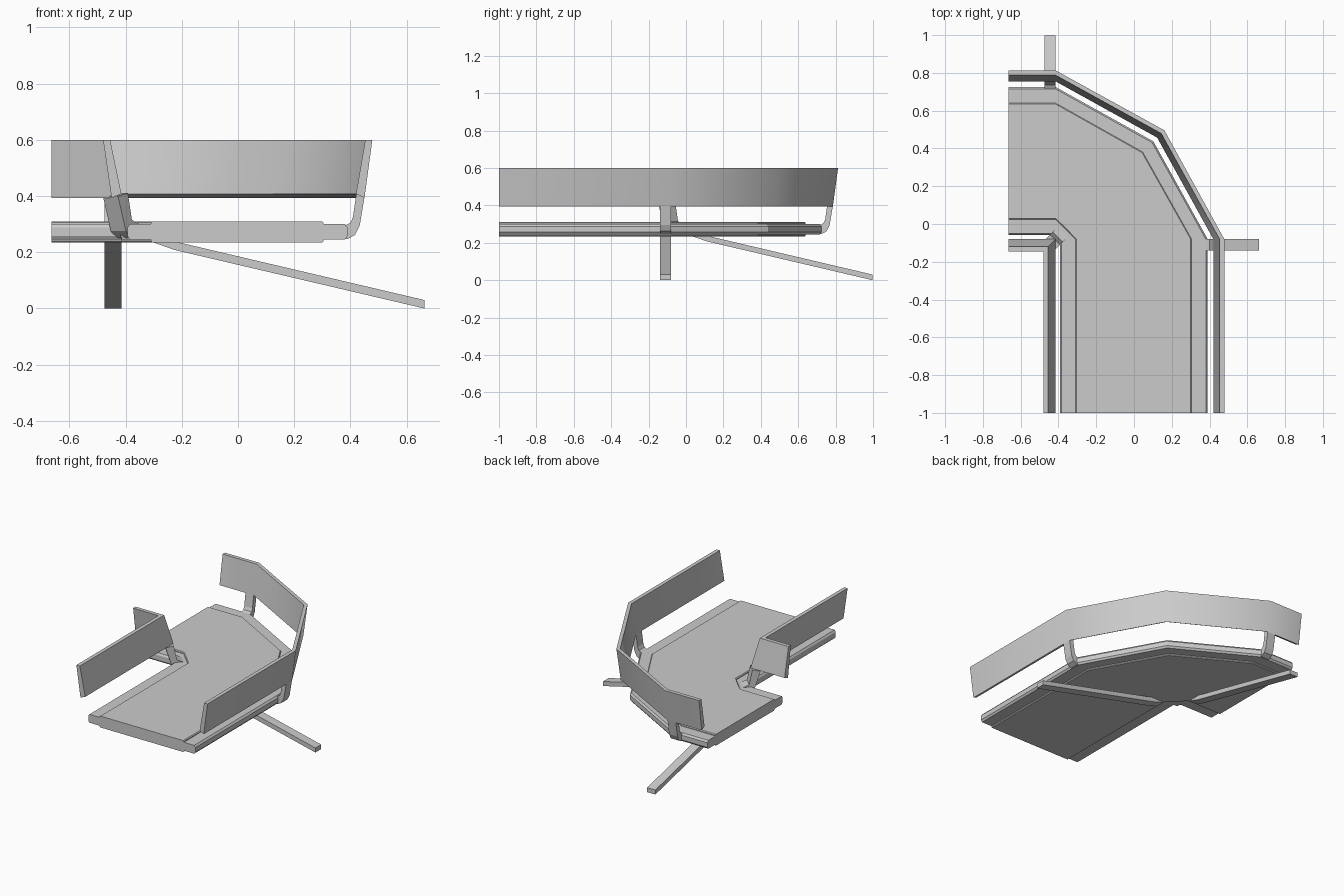
import bpy, bmesh, math

if "Cube" in bpy.data.objects:
    bpy.data.objects.remove(bpy.data.objects["Cube"])

PX, PY = -0.415, -0.08      # pivot of the corner
END_Y, END_X = -1.0, -0.664  # open ends of the walkway


def loft(name, rings, smooth=False):
    """Bridge closed rings of points and cap both ends."""
    bm = bmesh.new()
    loops = [[bm.verts.new(p) for p in ring] for ring in rings]
    n = len(loops[0])
    for a, b in zip(loops, loops[1:]):
        for i in range(n):
            j = (i + 1) % n
            bm.faces.new((a[i], a[j], b[j], b[i]))
    bm.faces.new(loops[0])
    bm.faces.new(loops[-1])
    bmesh.ops.recalc_face_normals(bm, faces=bm.faces[:])
    mesh = bpy.data.meshes.new(name)
    bm.to_mesh(mesh)
    bm.free()
    obj = bpy.data.objects.new(name, mesh)
    bpy.context.collection.objects.link(obj)
    if smooth:
        bpy.ops.object.select_all(action='DESELECT')
        obj.select_set(True)
        bpy.context.view_layer.objects.active = obj
        bpy.ops.object.shade_smooth_by_angle(angle=math.radians(36))
    return obj


def turn(name, profile, smooth=False):
    """Sweep a (radius, z) profile around the faceted corner."""
    def mid(r):
        return 0.664 * r - 0.017
    rings = [
        [(PX + r, END_Y, z) for r, z in profile],
        [(PX + r, PY, z) for r, z in profile],
        [(PX + mid(r), PY + mid(r), z) for r, z in profile],
        [(PX, PY + r, z) for r, z in profile],
        [(END_X, PY + r, z) for r, z in profile]]
    return loft(name, rings, smooth)


def side_pair(name, profile):
    """Extrude a (radius, z) profile 0.06 wide, once for each arm."""
    ts = (-0.06, 0.0)
    loft(name + "_right", [[(PX + r, PY + t, z) for r, z in profile] for t in ts])
    loft(name + "_back", [[(PX + t, PY + r, z) for r, z in profile] for t in ts])


# Deck slab and the thinner lips along both edges
turn("deck", [(0.105, 0.24), (0.11, 0.235), (0.715, 0.235), (0.72, 0.24),
              (0.72, 0.305), (0.715, 0.31), (0.11, 0.31), (0.105, 0.305)])
turn("outer_lip", [(0.71, 0.245), (0.795, 0.245), (0.805, 0.257),
                   (0.805, 0.288), (0.795, 0.30), (0.71, 0.30)])
turn("inner_lip", [(0.115, 0.245), (0.03, 0.245), (0.022, 0.257),
                   (0.022, 0.288), (0.03, 0.30), (0.115, 0.30)])

# Leaning outer rail
turn("outer_rail", [(0.835, 0.408), (0.865, 0.393), (0.893, 0.60), (0.868, 0.60)],
     smooth=True)

# Leaning inner rail with a mitred corner
inner = [(0.0, 0.408), (-0.035, 0.393), (-0.065, 0.60), (-0.04, 0.60)]
loft("inner_rail", [[(PX + r, END_Y, z) for r, z in inner],
                    [(PX + r, PY + r, z) for r, z in inner],
                    [(END_X, PY + r, z) for r, z in inner]])

# Curved posts that carry the outer rail
side_pair("outer_post", [(0.77, 0.247), (0.805, 0.247), (0.832, 0.262),
                         (0.848, 0.295), (0.865, 0.395), (0.836, 0.408),
                         (0.824, 0.325), (0.815, 0.305), (0.80, 0.297), (0.77, 0.297)])

# Sloping legs under the deck
side_pair("leg", [(1.078, 0.0), (1.078, 0.03), (0.20, 0.236), (0.105, 0.238),
                  (0.19, 0.208)])

# Diagonal post that carries the inner rail corner
k = math.sqrt(0.5)
post = [(0.06, 0.25), (0.01, 0.25), (-0.015, 0.275), (-0.055, 0.40),
        (-0.005, 0.41), (0.015, 0.315), (0.06, 0.297)]
loft("inner_post", [[(PX + (s + t) * k, PY + (s - t) * k, z) for s, z in post]
                    for t in (-0.038, 0.038)])
